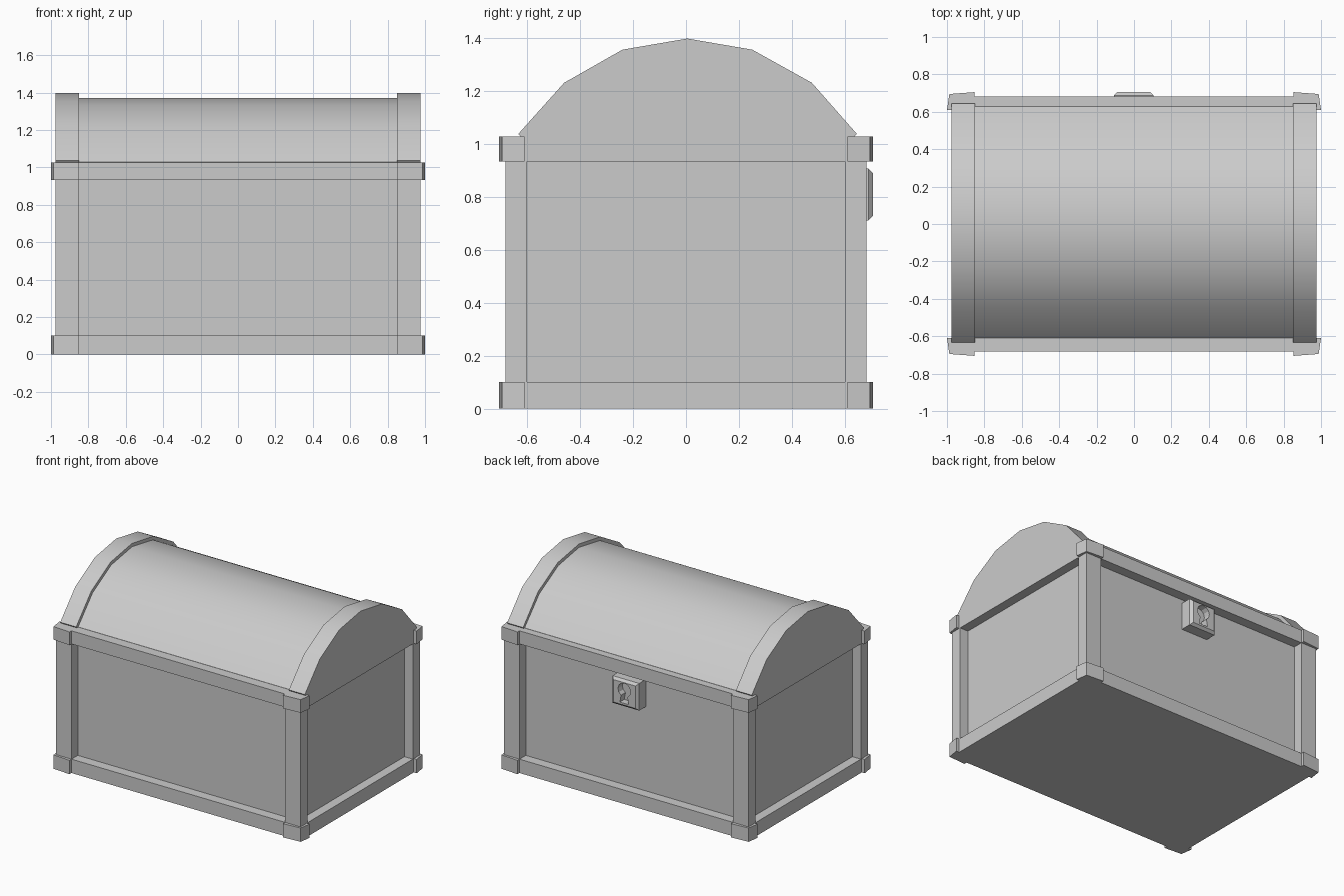
import bpy, bmesh, math
from mathutils import Vector

if "Cube" in bpy.data.objects:
    bpy.data.objects.remove(bpy.data.objects["Cube"])


def prism(name, pts, place, a, b):
    """Extrude a 2D outline from a to b; place(u, v, w) maps to 3D."""
    bm = bmesh.new()
    lo = [bm.verts.new(place(u, v, a)) for u, v in pts]
    hi = [bm.verts.new(place(u, v, b)) for u, v in pts]
    n = len(pts)
    bm.faces.new(lo)
    bm.faces.new(hi)
    for i in range(n):
        j = (i + 1) % n
        bm.faces.new((lo[i], lo[j], hi[j], hi[i]))
    bmesh.ops.recalc_face_normals(bm, faces=bm.faces)
    me = bpy.data.meshes.new(name)
    bm.to_mesh(me)
    bm.free()
    ob = bpy.data.objects.new(name, me)
    bpy.context.collection.objects.link(ob)
    return ob


def along_z(u, v, w): return (u, v, w)
def along_x(u, v, w): return (w, u, v)
def along_y(u, v, w): return (u, w, v)


def rect(x0, x1, y0, y1):
    return [(x0, y0), (x1, y0), (x1, y1), (x0, y1)]


def smooth(ob):
    bpy.ops.object.select_all(action='DESELECT')
    ob.select_set(True)
    bpy.context.view_layer.objects.active = ob
    bpy.ops.object.shade_smooth_by_angle(angle=math.radians(30))


# Recessed body panels
prism("body", rect(-0.91, 0.91, -0.61, 0.61), along_z, 0.02, 1.0)

# Corner posts
for sx, side in ((-1, "left"), (1, "right")):
    for sy, end in ((-1, "front"), (1, "back")):
        prism(f"{end}_{side}_post",
              rect(sx * 0.853, sx * 0.977, sy * 0.60, sy * 0.682),
              along_z, 0.05, 0.98)

# Bottom and top rims with proud, slightly slanted corner caps
q = [(0.853, 0.682), (0.853, 0.705), (0.987, 0.695), (1.0, 0.61), (0.977, 0.61)]
outline = (q + [(x, -y) for x, y in reversed(q)]
           + [(-x, -y) for x, y in q] + [(-x, y) for x, y in reversed(q)])
prism("bottom_rim", outline, along_z, 0.0, 0.10)
prism("top_rim", outline, along_z, 0.932, 1.027)

# Arched lid and its end bands
arch = [(-0.61, 1.01), (-0.633, 1.037), (-0.46, 1.23), (-0.24, 1.355), (0.005, 1.397),
        (0.25, 1.355), (0.475, 1.23), (0.645, 1.037), (0.62, 1.01)]
inner = [(-0.61, 1.01), (-0.61, 1.028), (-0.446, 1.21), (-0.233, 1.331), (0.005, 1.372),
         (0.243, 1.331), (0.46, 1.21), (0.628, 1.028), (0.628, 1.01)]
smooth(prism("lid", inner, along_x, -0.88, 0.88))
for sx, side in ((-1, "left"), (1, "right")):
    smooth(prism(f"{side}_lid_band", arch, along_x, sx * 0.85, sx * 0.977))

# Lock plate with chamfered front
lock = prism("lock", rect(-0.108, 0.104, 0.71, 0.906), along_y, 0.58, 0.705)
bm = bmesh.new()
bm.from_mesh(lock.data)
front = [e for e in bm.edges if all(v.co.y > 0.7 for v in e.verts)]
bmesh.ops.bevel(bm, geom=front, offset=0.017, segments=1, affect='EDGES')
bm.to_mesh(lock.data)
bm.free()

# Keyhole: round top with a flared slot
hole = [(0.05 * math.sin(t), 0.835 + 0.05 * math.cos(t))
        for t in (math.radians(-150 + 30 * i) for i in range(11))]
hole += [(0.035, 0.74), (-0.035, 0.74)]
cutter = prism("keyhole_cutter", hole, along_y, 0.655, 0.75)
mod = lock.modifiers.new("keyhole", 'BOOLEAN')
mod.operation = 'DIFFERENCE'
mod.solver = 'EXACT'
mod.object = cutter
bpy.context.view_layer.update()
bpy.context.view_layer.objects.active = lock
bpy.ops.object.modifier_apply(modifier=mod.name)
bpy.data.objects.remove(cutter)
